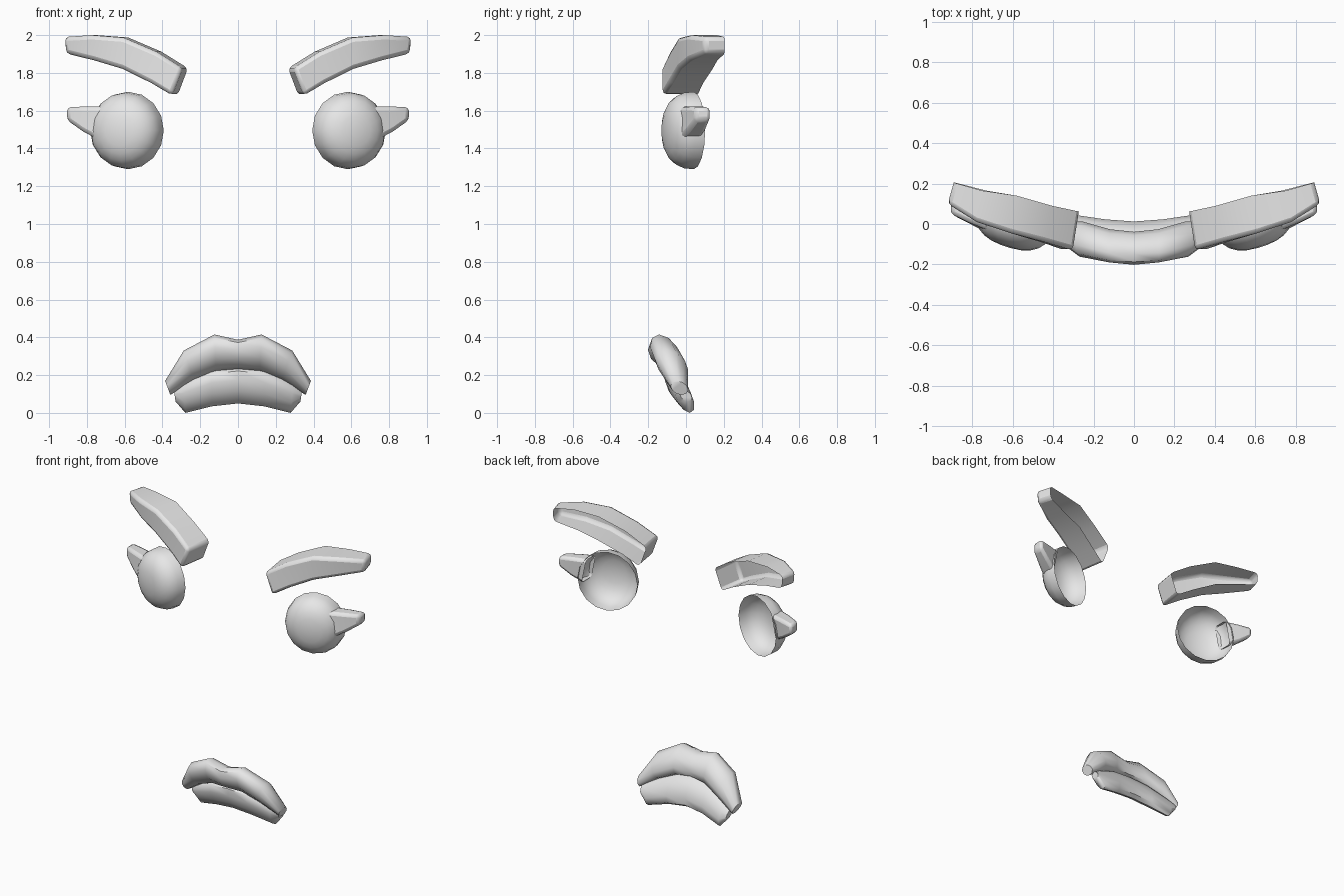
import bpy, bmesh, math
from mathutils import Vector, Matrix

if "Cube" in bpy.data.objects:
    bpy.data.objects.remove(bpy.data.objects["Cube"])

grey = bpy.data.materials.new("plain_grey")
grey.diffuse_color = (0.8, 0.8, 0.8, 1)
grey.use_nodes = True
grey.node_tree.nodes["Principled BSDF"].inputs["Base Color"].default_value = grey.diffuse_color


def make(name, rings, closed=True, caps=(True, True), mirror=False, bevel=0.0, angle=50):
    """Skin a list of equal-length point rings into one object."""
    bm = bmesh.new()
    rows = [[bm.verts.new(p) for p in ring] for ring in rings]
    n = len(rows[0])
    for a, b in zip(rows, rows[1:]):
        for i in range(n if closed else n - 1):
            j = (i + 1) % n
            bm.faces.new((a[i], a[j], b[j], b[i]))
    if caps[0]:
        bm.faces.new(rows[0][::-1])
    if caps[1]:
        bm.faces.new(rows[-1])
    bmesh.ops.recalc_face_normals(bm, faces=bm.faces)
    # open shells must face outward: compare with the shell's middle
    mid = sum((v.co for v in bm.verts), Vector()) / len(bm.verts)
    if sum((f.calc_center_median() - mid).dot(f.normal) * f.calc_area() for f in bm.faces) < 0:
        bmesh.ops.reverse_faces(bm, faces=bm.faces)
    me = bpy.data.meshes.new(name)
    bm.to_mesh(me)
    bm.free()
    me.materials.append(grey)
    ob = bpy.data.objects.new(name, me)
    bpy.context.collection.objects.link(ob)
    if bevel:
        m = ob.modifiers.new("soft_edges", "BEVEL")
        m.width, m.segments = bevel, 2
        m.limit_method, m.angle_limit = "ANGLE", math.radians(40)
    if mirror:
        ob.modifiers.new("other_side", "MIRROR")
    bpy.context.view_layer.objects.active = ob
    ob.select_set(True)
    bpy.ops.object.shade_smooth_by_angle(angle=math.radians(angle))
    ob.select_set(False)
    return ob


# Eyes: boxy open-backed domes turned outward
turn = Matrix.Rotation(math.radians(18), 4, "Z")
centre = Vector((0.582, 0.04, 1.495))
rings = []
for k in range(7):
    t = math.radians(86) * k / 6
    r = 0.205 * math.cos(t) ** 0.8
    d = 0.16 * math.sin(t) ** 0.8
    rings.append([centre + turn @ Vector((r * math.cos(a) * 0.97, -d, r * math.sin(a)))
                  for a in (2 * math.pi * i / 16 for i in range(16))])
make("eye", rings, caps=(False, True), mirror=True, angle=60)

# Eye corners: tapered spikes, hollow at the base
corner = [  # x at top, x at bottom, y front, y back, z bottom, z top
    (0.72, 0.755, -0.03, 0.08, 1.455, 1.622),
    (0.81, 0.82, 0.005, 0.105, 1.49, 1.622),
    (0.905, 0.905, 0.05, 0.13, 1.55, 1.618),
]
make("eye_corner",
     [[(xb, yf, zb), (xb, yb, zb), (xt, yb, zt), (xt, yf, zt)]
      for xt, xb, yf, yb, zb, zt in corner],
     caps=(False, True), mirror=True, bevel=0.02)

# Eyebrows: curved bars with an open back
brow = [  # x bottom, z bottom, x top, z top, y front, y back
    (0.35, 1.68, 0.295, 1.825, -0.13, 0.06),
    (0.46, 1.745, 0.435, 1.912, -0.09, 0.09),
    (0.61, 1.82, 0.61, 1.987, -0.045, 0.14),
    (0.76, 1.865, 0.78, 2.0, 0.01, 0.165),
    (0.915, 1.903, 0.922, 1.99, 0.10, 0.205),
]
make("eyebrow",
     [[(xb - 0.03, yb, zb), (xb, yf, zb), (xt, yf, zt), (xt - 0.03, yb, zt)]
      for xb, zb, xt, zt, yf, yb in brow],
     closed=False, mirror=True, bevel=0.022)


def lip(name, stations, lean):
    """Leaning oval sections strung from one mouth corner to the other."""
    half = [(-x, y, z, hz, hy, -k) for x, y, z, hz, hy, k in stations[:0:-1]]
    rings = []
    for x, y, z, hz, hy, k in half + stations:
        ring = []
        for i in range(10):
            a = 2 * math.pi * i / 10 + math.pi / 2
            u, v = hy * math.cos(a), hz * math.sin(a)
            ring.append((x + k * v, y + u + lean * v, z + v))
        rings.append(ring)
    make(name, rings, angle=50)


# Lips: x, y, z, half height, half depth, sideways slant
lip("upper_lip", [
    (0.0, -0.12, 0.31, 0.077, 0.077, 0.0),
    (0.12, -0.108, 0.318, 0.097, 0.075, 0.05),
    (0.26, -0.075, 0.252, 0.078, 0.082, 0.35),
    (0.372, -0.035, 0.132, 0.037, 0.045, 0.38),
], -0.35)
lip("lower_lip", [
    (0.0, -0.05, 0.145, 0.095, 0.055, 0.0),
    (0.14, -0.04, 0.13, 0.095, 0.055, 0.03),
    (0.285, -0.008, 0.08, 0.08, 0.045, 0.08),
    (0.335, 0.0, 0.09, 0.03, 0.03, 0.15),
], -0.35)
